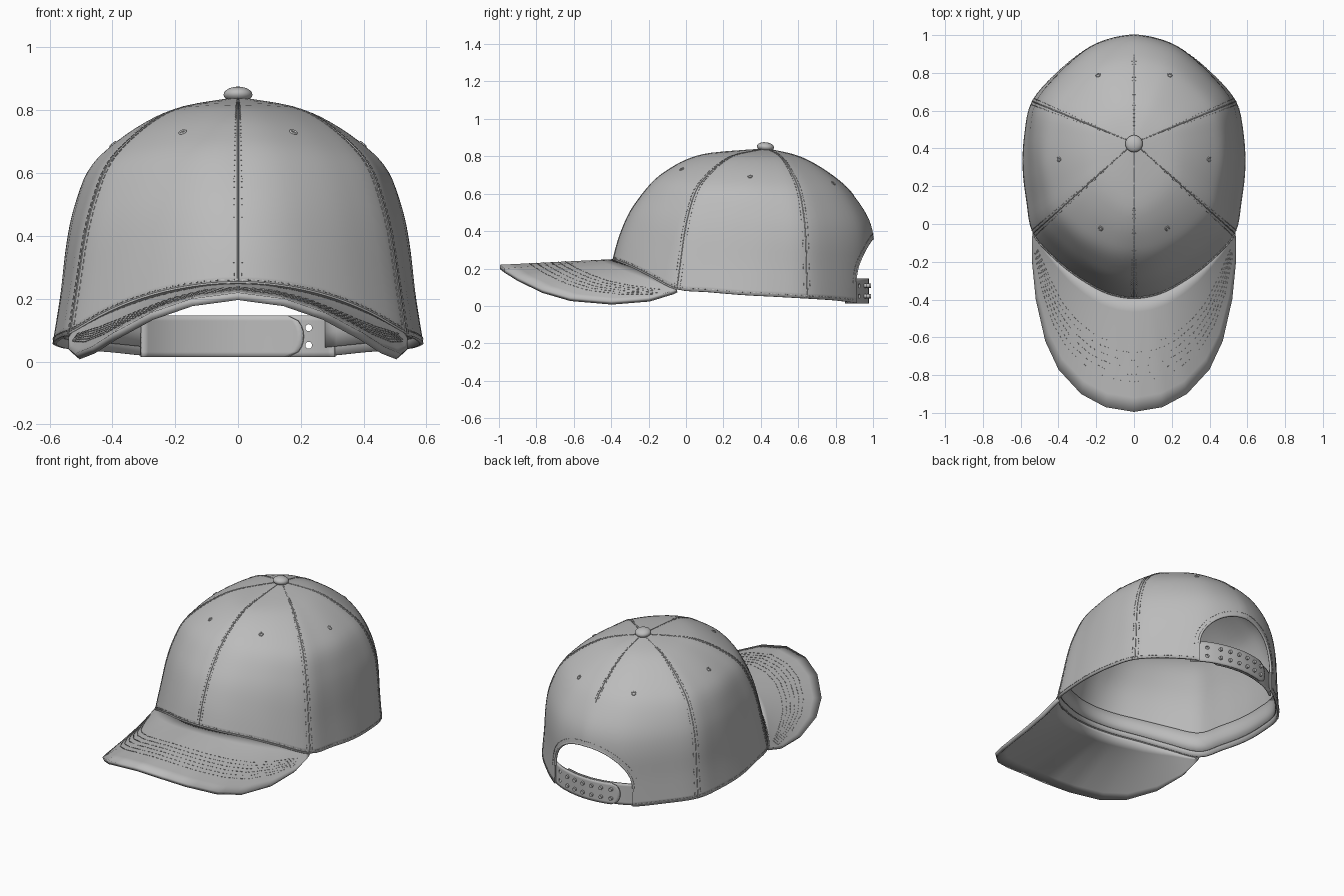
import bpy, bmesh, math
from mathutils import Vector, Matrix
from mathutils.bvhtree import BVHTree

if "Cube" in bpy.data.objects:
    bpy.data.objects.remove(bpy.data.objects["Cube"])

grey = bpy.data.materials.new("fabric grey")
grey.use_nodes = True
colour = (0.5, 0.5, 0.5, 1)
grey.diffuse_color = colour
grey.node_tree.nodes["Principled BSDF"].inputs["Base Color"].default_value = colour

# Crown hem, front to back on one side, columns 0 to 12
HEM = [(0, -.39, .25), (.14, -.365, .24), (.28, -.29, .21), (.41, -.19, .16),
       (.535, -.05, .09), (.57, .12, .075), (.59, .3, .06), (.58, .48, .05),
       (.54, .65, .04), (.41, .8, .03), (.26, .92, .015), (.13, .97, .01), (0, .985, .01)]
# Crown profile: height fraction, then radius fraction at front, side, back
RISE = [0, .2, .4, .55, .7, .8, .9, .96, 1]
FRONT = [1, .96, .9, .83, .74, .65, .52, .36, 0]
SIDE = [1, .955, .92, .88, .81, .69, .5, .31, 0]
BACK = [1, 1.02, 1.035, .985, .84, .69, .47, .27, 0]
# Outer rim of the brim, centre to corner
RIM = [(0, -.995, .22), (.15, -.97, .2), (.28, -.9, .155), (.4, -.77, .09),
       (.47, -.62, .045), (.52, -.4, .025), (.54, -.2, .04), (.54, -.07, .08)]
APEX = Vector((0, .43, .84))
COLUMNS, TOP = 24, 8


def spline(get, t):
    """Catmull-Rom through the values get(0), get(1), ..."""
    i = math.floor(t)
    f = t - i
    a, b, c, d = (get(i + k) for k in (-1, 0, 1, 2))
    return b + (c - a) * (f / 2) + (a * 2 - b * 5 + c * 4 - d) * (f * f / 2) \
        + (b * 3 - a - c * 3 + d) * (f ** 3 / 2)


def mirrored(points, i):
    x, y, z = points[abs(i)]
    return Vector((math.copysign(x, i), y, z))


def hem(a):
    def get(k):
        return mirrored(HEM, (k + 12) % COLUMNS - 12)
    return spline(get, a)


def crown(a, t):
    """Crown point at column a and profile step t."""
    def sample(values):
        return spline(lambda k: values[max(0, min(TOP, k))], t)
    base = hem(a)
    m = abs((a + 12) % COLUMNS - 12) / 6
    ends = (FRONT, SIDE) if m < 1 else (SIDE, BACK)
    blend = m if m < 1 else m - 1
    r = sample(ends[0]) * (1 - blend) + sample(ends[1]) * blend
    flat = APEX + (base - APEX) * r
    return Vector((flat.x, flat.y, base.z + (APEX.z - base.z) * sample(RISE)))


def brim(u, v):
    """Brim point: u runs from corner to corner, v from hem to rim."""
    i = max(-7, min(6, math.floor(u)))
    outer = mirrored(RIM, i).lerp(mirrored(RIM, i + 1), u - i)
    return hem(u * 4 / 7).lerp(outer, v)


def make(name, bm, smooth=40):
    mesh = bpy.data.meshes.new(name)
    bm.to_mesh(mesh)
    obj = bpy.data.objects.new(name, mesh)
    bpy.context.collection.objects.link(obj)
    mesh.materials.append(grey)
    bpy.ops.object.select_all(action='DESELECT')
    obj.select_set(True)
    bpy.context.view_layer.objects.active = obj
    if smooth:
        bpy.ops.object.shade_smooth_by_angle(angle=math.radians(smooth))
    return obj


def grid(rows, closed=False):
    bm = bmesh.new()
    vs = [[bm.verts.new(p) for p in row] for row in rows]
    n = len(rows[0])
    for lo, hi in zip(vs, vs[1:]):
        for i in range(n if closed else n - 1):
            j = (i + 1) % n
            bm.faces.new((lo[i], lo[j], hi[j], hi[i]))
    bmesh.ops.remove_doubles(bm, verts=bm.verts, dist=.0005)
    return bm


def thicken(obj, depth):
    mod = obj.modifiers.new("thickness", 'SOLIDIFY')
    mod.thickness, mod.offset = depth, -1
    bpy.ops.object.modifier_apply(modifier=mod.name)


def cut(obj, bm):
    cutter = make("cutter", bm, 0)
    bpy.context.view_layer.objects.active = obj
    mod = obj.modifiers.new("cut", 'BOOLEAN')
    mod.operation, mod.object, mod.solver = 'DIFFERENCE', cutter, 'EXACT'
    bpy.ops.object.modifier_apply(modifier=mod.name)
    bpy.data.objects.remove(cutter)


def tube(name, points, radius, closed=False):
    curve = bpy.data.curves.new(name, 'CURVE')
    curve.dimensions, curve.bevel_depth, curve.bevel_resolution = '3D', radius, 1
    line = curve.splines.new('POLY')
    line.points.add(len(points) - 1)
    for p, co in zip(line.points, points):
        p.co = (*co, 1)
    line.use_cyclic_u = closed
    obj = bpy.data.objects.new(name, curve)
    curve.materials.append(grey)
    bpy.context.collection.objects.link(obj)


def stitches(name, paths, tree, step=.022):
    """Small raised dashes along each path, lying on the surface."""
    bm = bmesh.new()
    for path in paths:
        left = 0
        for p, q in zip(path, path[1:]):
            length = (q - p).length
            while left < length:
                spot = p.lerp(q, left / length)
                d = (q - p).normalized()
                place, n = tree.find_nearest(spot)[:2]
                side = n.cross(d).normalized()
                frame = Matrix((d, side, d.cross(side))).transposed().to_4x4()
                size = Matrix.Diagonal((.013, .004, .004, 1))
                bmesh.ops.create_cube(bm, size=1, matrix=Matrix.Translation(place) @ frame @ size)
                left += step
            left -= length
    make(name, bm, 0)


def frange(a, b, n):
    return [a + (b - a) * i / n for i in range(n + 1)]


# Crown shell
shell = grid([[crown(i / 4, t) for i in range(COLUMNS * 4)] for t in frange(0, TOP, 32)], True)
crown_tree = BVHTree.FromBMesh(shell)
crown_obj = make("crown", shell, 50)
thicken(crown_obj, .012)


def on_back(x, z, inset=0):
    hit = crown_tree.ray_cast(Vector((x, 2, z)), Vector((0, -1, 0)))[0]
    return Vector((x, hit.y - inset, z))


# Arched opening at the back
def arch(width, height):
    turns = frange(0, math.pi, 24)
    return [(width * math.cos(a), .13 + height * math.sin(a)) for a in turns]


outline = [(.27, -.1)] + arch(.27, .23) + [(-.27, -.1)]
prism = bmesh.new()
face = prism.faces.new([prism.verts.new((x, .7, z)) for x, z in outline])
ext = bmesh.ops.extrude_face_region(prism, geom=[face])["geom"]
bmesh.ops.translate(prism, vec=(0, .6, 0), verts=[g for g in ext if isinstance(g, bmesh.types.BMVert)])
bmesh.ops.recalc_face_normals(prism, faces=prism.faces)
cut(crown_obj, prism)
tube("opening_binding", [on_back(x, z, .006) for x, z in arch(.27, .23)], .008)
stitches("opening_stitches", [[on_back(x, z) for x, z in arch(.295, .255)]], crown_tree)

# Panel seams and their double stitching
seams = range(0, COLUMNS, 4)
for k in seams:
    low = 4 if k == 12 else 0
    tube("panel_seam", [crown(k, t) for t in frange(low, 7.8, 30)], .003)
rows = [[crown(k + s, t) for t in frange(4.2 if k == 12 else .1, 7.6, 40)] for k in seams for s in (-.1, .1)]
stitches("seam_stitches", rows, crown_tree)
stitches("hem_stitches", [[crown(a, .15) for a in frange(-9.8, 9.8, 80)]], crown_tree)

# Sweatband inside the hem
band = [[crown(a, t) + (APEX - crown(a, t)) * Vector((1, 1, 0)).length * .02
         for a in frange(-9.8, 9.8, 80)] for t in (.05, .4, .8)]
thicken(make("sweatband", grid(band)), .006)

# Brim with concentric stitch rows
sheet = grid([[brim(u, v) for u in frange(-7, 7, 56)] for v in frange(1, 0, 8)])
brim_tree = BVHTree.FromBMesh(sheet)
thicken(make("brim", sheet, 45), .024)
stitches("brim_stitches", [[brim(u, v) for u in frange(-6.2, 6.2, 60)]
                           for v in frange(.42, .74, 5)], brim_tree, .026)
tube("brim_joint", [hem(a) for a in frange(-4, 4, 40)], .005)

# Top button
button = bmesh.new()
bmesh.ops.create_uvsphere(button, u_segments=20, v_segments=12, radius=1,
                          matrix=Matrix.Translation((0, .425, .85)) @ Matrix.Rotation(-.1, 4, 'X')
                          @ Matrix.Diagonal((.046, .046, .025, 1)))
make("top_button", button, 60)

# Ventilation eyelets
for k, t in ((2, 5.25), (6, 5.1), (10, 4.75)):
    for a in (k, -k):
        place, n = crown_tree.find_nearest(crown(a, t))[:2]
        spin = n.to_track_quat('Z', 'Y').to_matrix()
        ring = [place + spin @ Vector((math.cos(w), math.sin(w), 0)) * .01 for w in frange(0, 5.76, 11)]
        tube("eyelet", ring, .004, True)


# Adjustable straps with rounded ends
def strap(name, start, end, inset):
    way = math.copysign(1, end - start)
    rows = []
    for v in frange(-1, 1, 8):
        tip = end - way * .05 * (1 - math.sqrt(1 - v * v))
        rows.append([on_back(x, .08, inset) + Vector((0, 0, v * .066)) for x in frange(start, tip, 28)])
    bm = grid(rows if start < end else rows[::-1])
    bmesh.ops.reverse_faces(bm, faces=bm.faces)
    obj = make(name, bm)
    thicken(obj, .01)
    return obj


outer = strap("outer_strap", .31, -.2, .012)
strap("inner_strap", -.31, .21, .026)
holes = bmesh.new()
studs = bmesh.new()
across = Matrix.Rotation(math.pi / 2, 4, 'X')
for z in (.052, .108):
    bmesh.ops.create_cone(holes, cap_ends=True, segments=14, radius1=.011, radius2=.011, depth=.3,
                          matrix=Matrix.Translation((.225, .92, z)) @ across)
    for x in frange(-.15, .15, 5):
        bmesh.ops.create_cone(studs, cap_ends=True, segments=12, radius1=.011, radius2=.011, depth=.02,
                              matrix=Matrix.Translation(on_back(x, .08, .01) + Vector((0, 0, z - .08))) @ across)
cut(outer, holes)
make("strap_studs", studs)
